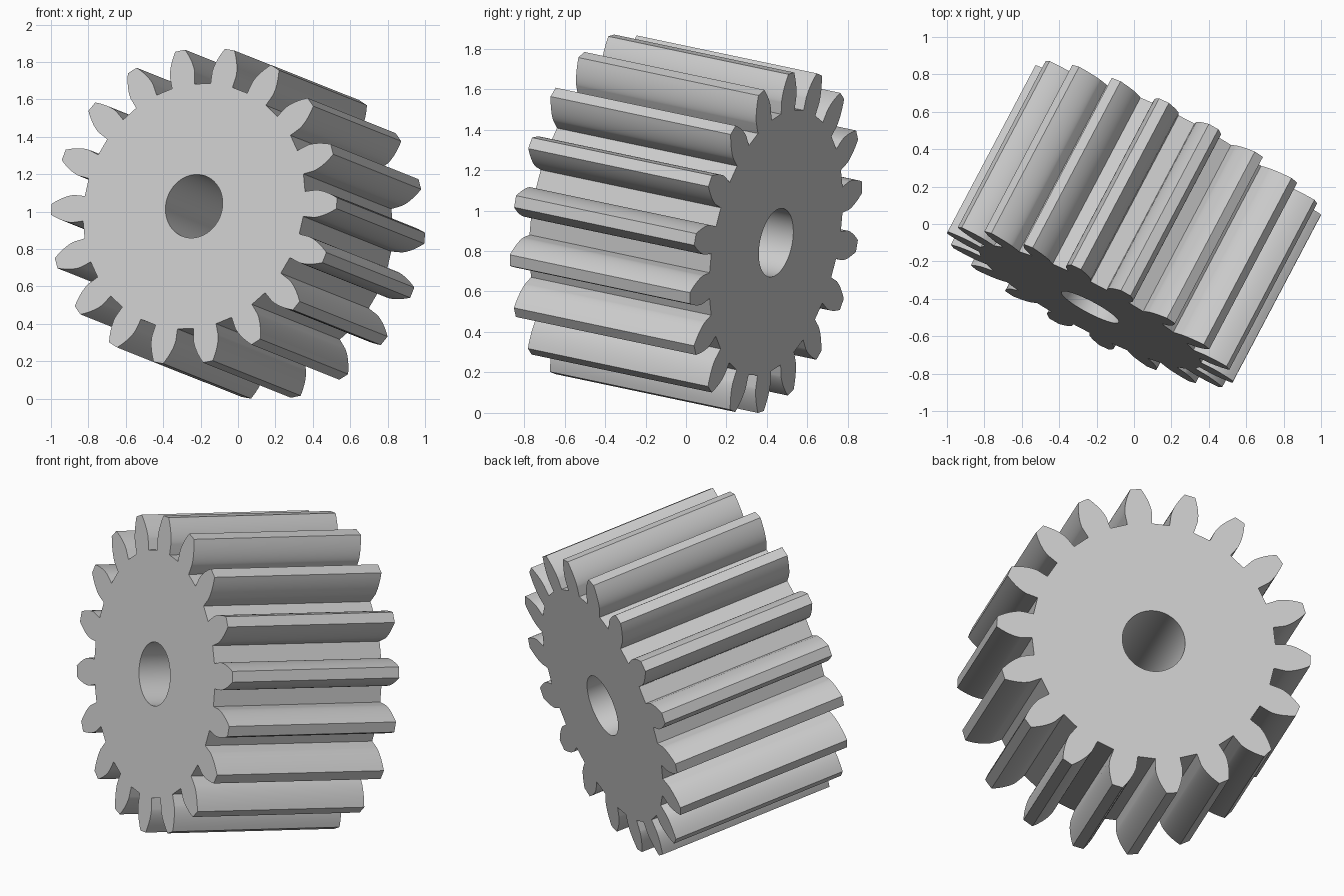
import bpy, bmesh
from math import pi, sin, cos, tan, acos, radians, sqrt
from mathutils import Matrix, Vector

cube = bpy.data.objects.get("Cube")
if cube:
    bpy.data.objects.remove(cube, do_unlink=True)

# Gear proportions
TEETH = 18
MODULE = 0.0862
PITCH_R = MODULE * TEETH / 2
TIP_R = PITCH_R + MODULE
ROOT_R = PITCH_R - 1.25 * MODULE
BASE_R = PITCH_R * cos(radians(20))
BORE_R = 2 * MODULE
LENGTH = 1.024
STEPS = 10


def involute(r):
    a = acos(min(1, BASE_R / r))
    return tan(a) - a


def half_angle(r):
    """Half the angular width of a tooth at radius r."""
    return pi / (2 * TEETH) + involute(PITCH_R) - involute(max(r, BASE_R))


def polar(r, a):
    return (r * cos(a), r * sin(a), -LENGTH / 2)


# Tooth outline: radial foot, then involute flank, finer near the foot
radii = [ROOT_R] + [BASE_R + (TIP_R - BASE_R) * (i / STEPS) ** 1.5
                    for i in range(STEPS + 1)]
outline = []
for k in range(TEETH):
    mid = 2 * pi * k / TEETH
    outline += [polar(r, mid - half_angle(r)) for r in radii]
    outline += [polar(r, mid + half_angle(r)) for r in reversed(radii)]
bore = [polar(BORE_R, 2 * pi * i / 64) for i in range(64)]

# Fill the face between outline and bore, then extrude it along the axis
bm = bmesh.new()
edges = []
for ring in (outline, bore):
    verts = [bm.verts.new(p) for p in ring]
    edges += [bm.edges.new((verts[i - 1], verts[i])) for i in range(len(verts))]
bmesh.ops.triangle_fill(bm, edges=edges, use_beauty=True)
ext = bmesh.ops.extrude_face_region(bm, geom=bm.faces[:], use_keep_orig=True)
moved = [g for g in ext["geom"] if isinstance(g, bmesh.types.BMVert)]
bmesh.ops.translate(bm, verts=moved, vec=(0, 0, LENGTH))
bmesh.ops.recalc_face_normals(bm, faces=bm.faces[:])
mesh = bpy.data.meshes.new("spur_gear")
bm.to_mesh(mesh)
bm.free()

gear = bpy.data.objects.new("spur_gear", mesh)
bpy.context.collection.objects.link(gear)

# Tilt the gear: axis runs back, to the left and slightly down
axis = Vector((0.459, 0.869, -0.183)).normalized()
tooth = Vector((0.76, -0.398, 0.016))
tooth = (tooth - axis * tooth.dot(axis)).normalized()
side = axis.cross(tooth)
tilt = Matrix((tooth, side, axis)).transposed().to_4x4()
mesh.transform(tilt)
mesh.transform(Matrix.Translation((0, 0, -min(v.co.z for v in mesh.vertices))))

# Grey metal
grey = bpy.data.materials.new("light_grey")
grey.use_nodes = True
colour = (0.6, 0.6, 0.6, 1)
grey.diffuse_color = colour
grey.node_tree.nodes["Principled BSDF"].inputs["Base Color"].default_value = colour
mesh.materials.append(grey)

bpy.context.view_layer.objects.active = gear
gear.select_set(True)
bpy.ops.object.shade_smooth_by_angle(angle=radians(30))
